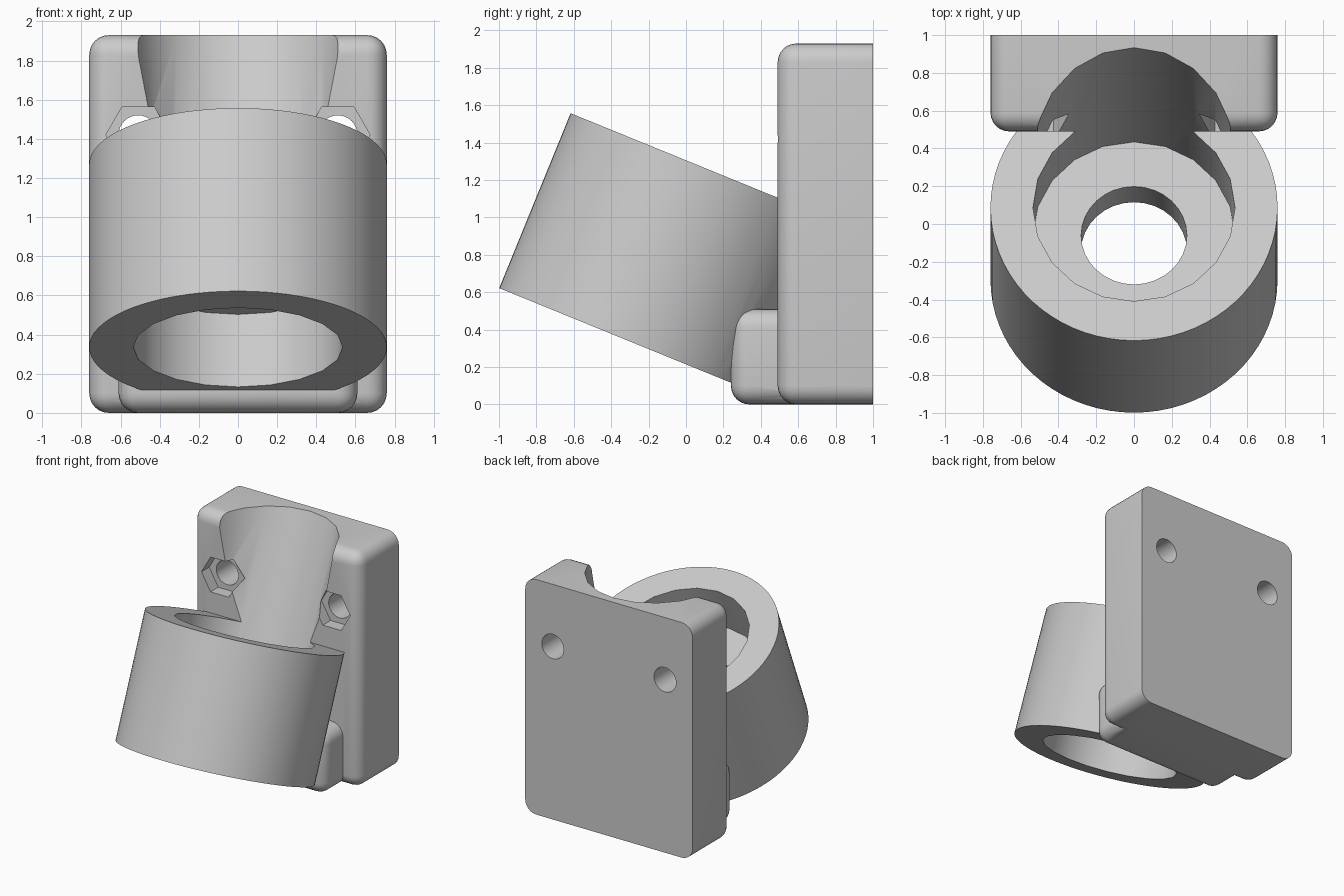
import bpy, bmesh
from math import radians, sin, cos, pi
from mathutils import Matrix, Vector

if "Cube" in bpy.data.objects:
    bpy.data.objects.remove(bpy.data.objects["Cube"], do_unlink=True)

grey = bpy.data.materials.new("plain grey")
grey.use_nodes = True
colour = (0.6, 0.6, 0.6, 1)
grey.diffuse_color = colour
grey.node_tree.nodes["Principled BSDF"].inputs["Base Color"].default_value = colour

# The socket leans back; its axis starts at the centre of its lower rim
TILT = radians(22.2)
AXIS = Vector((0, sin(TILT), cos(TILT)))
BASE = Vector((0, -0.295, 0.335))
LENGTH = 1.01


def to_object(name, bm):
    mesh = bpy.data.meshes.new(name)
    bm.to_mesh(mesh)
    bm.free()
    mesh.materials.append(grey)
    obj = bpy.data.objects.new(name, mesh)
    bpy.context.collection.objects.link(obj)
    return obj


def rounded_block(name, low, high, radius):
    """Block with every edge rounded except those of its back face."""
    low, high = Vector(low), Vector(high)
    bm = bmesh.new()
    size = Matrix.Diagonal((*(high - low), 1))
    bmesh.ops.create_cube(bm, size=1, matrix=Matrix.Translation((low + high) / 2) @ size)
    edges = [e for e in bm.edges if min(v.co.y for v in e.verts) < high.y - 0.01]
    bmesh.ops.bevel(bm, geom=edges, offset=radius, segments=6, profile=0.5, affect='EDGES')
    return to_object(name, bm)


def rod(name, radius, start, end, sides, turn=0):
    """Solid prism or cylinder between two points."""
    start, end = Vector(start), Vector(end)
    aim = Vector((0, 0, 1)).rotation_difference(end - start).to_matrix().to_4x4()
    place = Matrix.Translation((start + end) / 2) @ aim @ Matrix.Rotation(turn, 4, 'Z')
    bm = bmesh.new()
    bmesh.ops.create_cone(bm, cap_ends=True, segments=sides, radius1=radius,
                          radius2=radius, depth=(end - start).length, matrix=place)
    return to_object(name, bm)


def along_axis(name, radius, t0, t1, sides):
    return rod(name, radius, BASE + AXIS * t0, BASE + AXIS * t1, sides)


def combine(target, tool, operation):
    tool.hide_render = True
    mod = target.modifiers.new(tool.name, 'BOOLEAN')
    mod.operation, mod.object, mod.solver = operation, tool, 'EXACT'
    bpy.context.view_layer.objects.active = target
    bpy.ops.object.modifier_apply(modifier=mod.name)
    bpy.data.objects.remove(tool, do_unlink=True)


# Wall plate, foot and tilted socket joined in one body
mount = rounded_block("tilted_wall_holder", (-0.76, 0.49, 0), (0.76, 1, 1.93), 0.1)
combine(mount, rounded_block("foot", (-0.61, 0.24, 0), (0.61, 0.75, 0.51), 0.1), 'UNION')
combine(mount, along_axis("socket", 0.76, 0, LENGTH, 72), 'UNION')

# Stepped bore: lower bore, narrow throat, upper bore running out through the plate
combine(mount, along_axis("lower_bore", 0.535, -0.1, 0.40, 20), 'DIFFERENCE')
combine(mount, along_axis("throat", 0.28, 0.3, 0.8, 32), 'DIFFERENCE')
combine(mount, along_axis("upper_bore", 0.535, 0.62, 2.6, 20), 'DIFFERENCE')

# Screw holes with hexagonal recesses
for side in (-1, 1):
    x, z = side * 0.51, 1.42
    combine(mount, rod("screw_hole", 0.1, (x, 0.3, z), (x, 1.1, z), 32), 'DIFFERENCE')
    combine(mount, rod("hex_recess", 0.165, (x, 0.4, z), (x, 0.59, z), 6, pi / 2), 'DIFFERENCE')

# Smooth curved walls, crisp rims
bpy.ops.object.select_all(action='DESELECT')
mount.select_set(True)
bpy.context.view_layer.objects.active = mount
bpy.ops.object.shade_smooth_by_angle(angle=radians(30))
